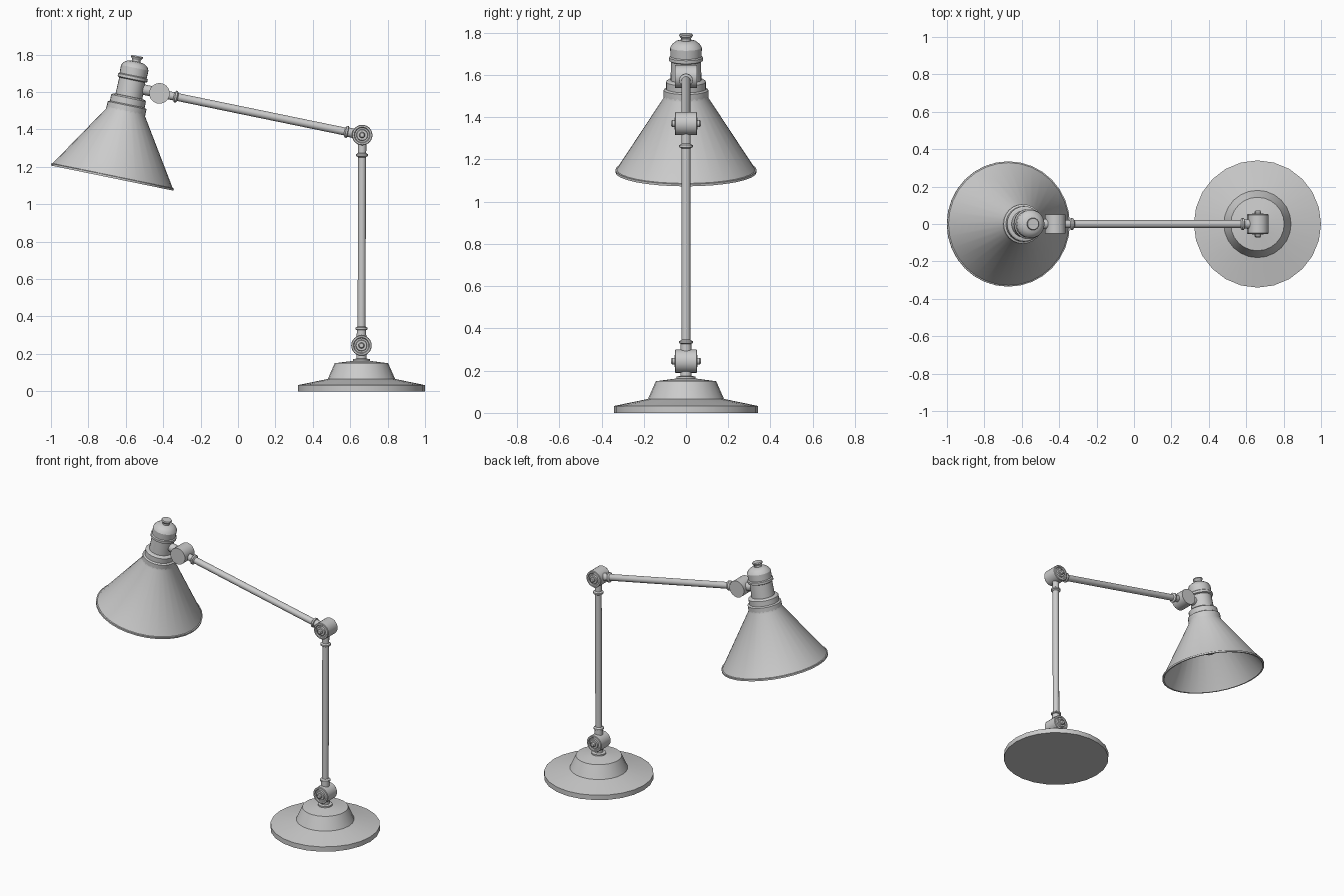
import bpy, bmesh, math
from mathutils import Vector

if "Cube" in bpy.data.objects:
    bpy.data.objects.remove(bpy.data.objects["Cube"])


def lathe(name, profile, origin, axis=(0, 0, 1), sides=24):
    """Revolve (radius, height) points about an axis through origin."""
    bm = bmesh.new()
    rings = []
    for r, h in profile:
        if r == 0:
            rings.append([bm.verts.new((0, 0, h))])
        else:
            rings.append([bm.verts.new((r * math.cos(2 * math.pi * i / sides),
                                        r * math.sin(2 * math.pi * i / sides), h))
                          for i in range(sides)])
    for a, b in zip(rings, rings[1:]):
        for i in range(sides):
            j = (i + 1) % sides
            if len(a) == 1:
                bm.faces.new((a[0], b[i], b[j]))
            elif len(b) == 1:
                bm.faces.new((a[i], a[j], b[0]))
            else:
                bm.faces.new((a[i], a[j], b[j], b[i]))
    bmesh.ops.recalc_face_normals(bm, faces=bm.faces[:])
    mesh = bpy.data.meshes.new(name)
    bm.to_mesh(mesh)
    bm.free()
    ob = bpy.data.objects.new(name, mesh)
    bpy.context.collection.objects.link(ob)
    ob.location = origin
    ob.rotation_mode = 'QUATERNION'
    ob.rotation_quaternion = Vector((0, 0, 1)).rotation_difference(Vector(axis))
    bpy.ops.object.select_all(action='DESELECT')
    ob.select_set(True)
    bpy.context.view_layer.objects.active = ob
    bpy.ops.object.shade_smooth_by_angle(angle=math.radians(28))
    return ob


def joint(name, centre):
    """Pivot barrel lying along y with grooved faces and pin ends."""
    half = [(0, .072), (.011, .071), (.016, .065), (.016, .055), (.028, .055),
            (.031, .047), (.039, .047), (.043, .053), (.052, .053), (.055, .049)]
    lathe(name, half + [(r, -h) for r, h in reversed(half)], centre, (0, 1, 0))


def rod(name, a, b, start, end):
    """Tube between two pivots, with a flanged collar near each end."""
    a, b = Vector(a), Vector(b)
    d = b - a
    n = d.length
    fl = lambda h: [(.025, h - .008), (.032, h - .005), (.032, h + .005), (.025, h + .008)]
    profile = ([(0, .03), (.026, .03)] + fl(start) + [(.021, start + .012), (.021, n - end - .012)]
               + fl(n - end) + [(.022, n - end + .012), (.022, n - .03), (0, n - .03)])
    lathe(name, profile, a, d.normalized(), 20)


low, elbow, wrist = (.66, 0, .245), (.664, 0, 1.37), (-.42, 0, 1.593)

# Weighted base with stepped hub and stem
lathe("base", [(0, 0), (.34, 0), (.34, .033), (.18, .066), (.143, .15), (.045, .163),
               (.045, .172), (.027, .175), (.027, .21), (0, .21)], (.66, 0, 0), sides=24)

# Pivots and arms
joint("lower_joint", low)
joint("elbow_joint", elbow)
lathe("head_joint", [(0, -.052), (.055, -.052), (.055, .052), (0, .052)], wrist, (0, 1, 0))
rod("upright_rod", low, elbow, .09, .107)
rod("arm_rod", elbow, wrist, .085, .09)

# Tilted head: everything shares the shade axis
tilt = math.radians(11.6)
up = Vector((math.sin(tilt), 0, math.cos(tilt)))
side = Vector((math.cos(tilt), 0, -math.sin(tilt)))
rim = Vector((-.673, 0, 1.14))

# Hollow conical shade with rolled lip
lathe("shade", [(0, .375), (.105, .375), (.107, .357), (.328, .013), (.335, .011), (.335, 0),
                (.325, 0), (.321, .010), (.097, .352), (0, .352)], rim, up, 32)

# Stepped lamp holder and finial
lathe("lamp_holder", [(0, .36), (.106, .36), (.106, .397), (.095, .403), (.095, .437),
                      (.088, .443), (.073, .446), (.071, .535), (.081, .54), (.081, .555),
                      (.074, .56), (.075, .602), (.066, .618), (.047, .632), (.023, .636),
                      (.023, .645), (.033, .66), (.030, .667), (0, .667)], rim, up)

# Connector from holder to head pivot
lathe("head_connector", [(0, .05), (.028, .05), (.028, .15), (0, .15)],
      rim + up * .497, side, 20)

# Bulb
bulb = [(0, .13)] + [(.08 * math.sin(a), .21 - .08 * math.cos(a))
                     for a in (math.pi * i / 10 for i in range(1, 8))]
lathe("bulb", bulb + [(.042, .29), (.038, .36), (0, .36)], rim, up)
